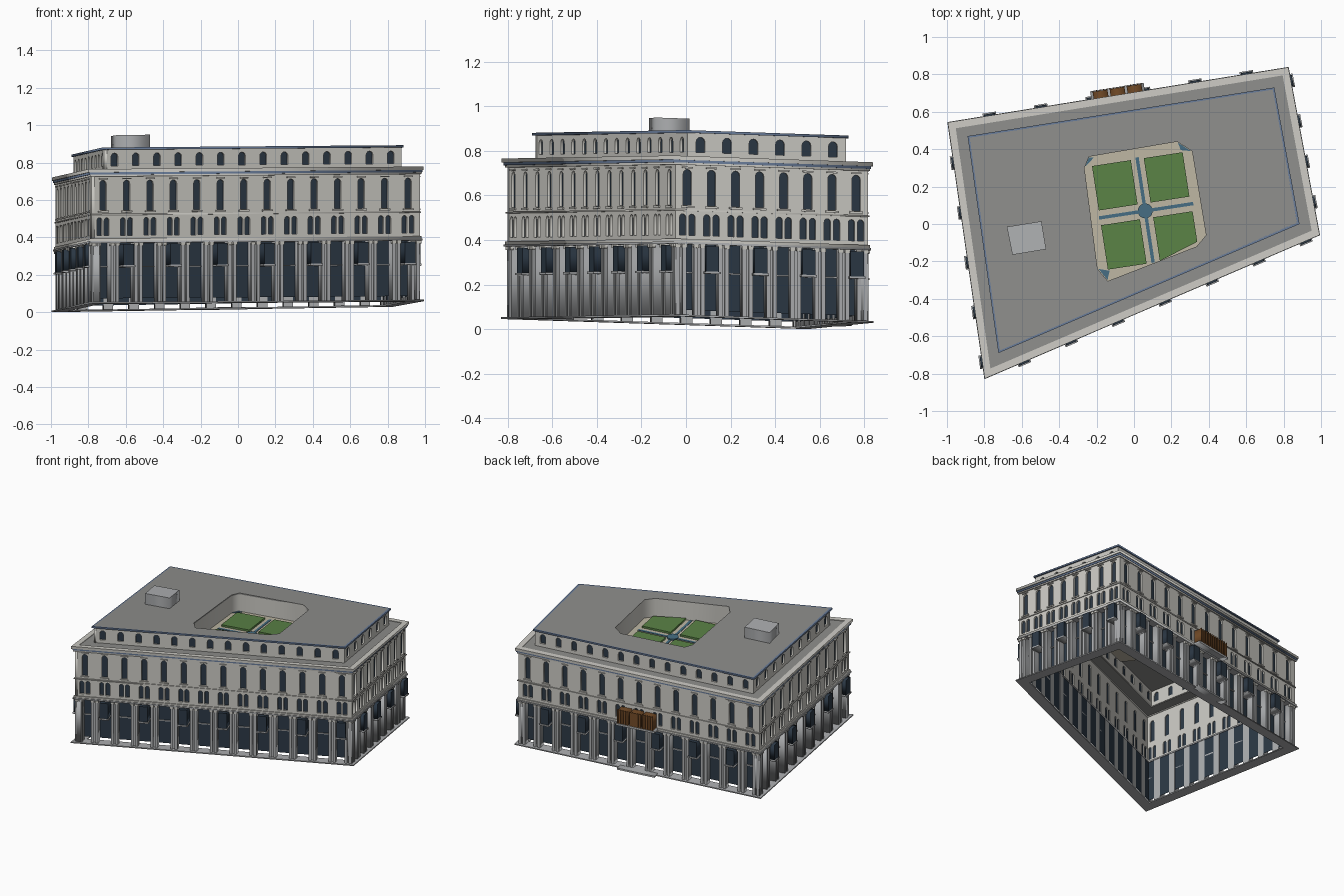
import bpy, bmesh, math
from mathutils import Matrix, Vector

if "Cube" in bpy.data.objects:
    bpy.data.objects.remove(bpy.data.objects["Cube"])

def material(name, r, g, b):
    m = bpy.data.materials.new(name)
    m.diffuse_color = (r, g, b, 1)
    m.use_nodes = True
    m.node_tree.nodes["Principled BSDF"].inputs["Base Color"].default_value = m.diffuse_color
    return m

STONE = material("pale_stone", .60, .59, .55)
TRIM = material("grey_trim", .42, .43, .44)
GLASS = material("dark_glass", .025, .04, .06)
BLUE = material("blue_band", .14, .20, .32)
ROOF = material("roof_grey", .27, .27, .26)
GREEN = material("lawn", .10, .22, .06)
PATH = material("paving", .50, .46, .36)
WATER = material("blue_path", .06, .15, .22)
BROWN = material("timber", .17, .07, .02)

def slab(name, loops, w0, w1, mat, M=Matrix()):
    """Filled flat outline (inner loops are holes), extruded w0..w1, then sheared to the sloping site."""
    cu = bpy.data.curves.new(name, 'CURVE')
    cu.dimensions, cu.fill_mode = '2D', 'BOTH'
    cu.extrude = (w1 - w0) / 2
    for loop in loops:
        s = cu.splines.new('POLY')
        s.points.add(len(loop) - 1)
        for p, c in zip(s.points, loop):
            p.co = (c[0], c[1], 0, 1)
        s.use_cyclic_u = True
    tmp = bpy.data.objects.new(name + "_outline", cu)
    bpy.context.collection.objects.link(tmp)
    deps = bpy.context.evaluated_depsgraph_get()
    me = bpy.data.meshes.new_from_object(tmp.evaluated_get(deps))
    bpy.data.objects.remove(tmp)
    bm = bmesh.new()
    bm.from_mesh(me)
    bmesh.ops.remove_doubles(bm, verts=bm.verts, dist=1e-5)
    for v in bm.verts:
        v.co.z += (w0 + w1) / 2
        v.co = M @ v.co
        v.co.z += .0205 * v.co.x - .030 * v.co.y + .0367
    bmesh.ops.recalc_face_normals(bm, faces=bm.faces)
    bm.to_mesh(me)
    bm.free()
    me.materials.clear()
    me.materials.append(mat)
    me.name = name
    ob = bpy.data.objects.new(name, me)
    bpy.context.collection.objects.link(ob)
    return ob

def rect(u0, u1, v0, v1):
    return [(u0, v0), (u1, v0), (u1, v1), (u0, v1)]

def arch(u, w, v0, v1, n=6):
    r = w / 2
    return [(u - r, v0), (u + r, v0)] + [
        (u + r * math.cos(math.pi * i / n), v1 - r + r * math.sin(math.pi * i / n)) for i in range(n + 1)]

def inset(poly, d):
    """Move every side of a counter-clockwise polygon inward by d."""
    out, n = [], len(poly)
    for i in range(n):
        a, b, c = (Vector(poly[(i + k) % n]) for k in (-1, 0, 1))
        e, f = (b - a).normalized(), (c - b).normalized()
        n1, n2 = Vector((-e.y, e.x)), Vector((-f.y, f.x))
        out.append(tuple(b + (n1 + n2) * (d / (1 + n1.dot(n2)))))
    return out

def ring(name, poly, d0, d1, z0, z1, mat):
    return slab(name, [inset(poly, d0), inset(poly, d1)], z0, z1, mat)

def frames(poly):
    """Length and local frame (along, up, outward) of each side."""
    for i, a in enumerate(poly):
        b = poly[(i + 1) % len(poly)]
        d = Vector((b[0] - a[0], b[1] - a[1], 0))
        u = d.normalized()
        M = Matrix(((u.x, 0, u.y, a[0]), (u.y, 0, -u.x, a[1]), (0, 1, 0, 0), (0, 0, 0, 1)))
        yield d.length, M

OUT = [(-.80, -.83), (.995, -.06), (.827, .84), (-.998, .545)]
WALL = inset(OUT, .02)
EAVE = [(-.725, -.69), (.885, 0), (.75, .73), (-.89, .47)]
ATTIC = inset(EAVE, .01)
COURT = [(-.14, -.305), (.335, -.12), (.385, -.06), (.31, .39), (.23, .44), (-.24, .36), (-.265, .30), (-.195, -.24)]
SIDES = ["front", "right", "back", "left"]

# main storeys: piers and glass below, pierced walls above
for side, n, (L, M) in zip(SIDES, (14, 8, 13, 10), frames(WALL)):
    b = L / n
    mids = [(i + .5) * b for i in range(n)]
    holes = [arch(m, .038, .50, .66) for m in mids]
    for m in mids:
        holes += [arch(m - .021, .029, .365, .46), arch(m + .021, .029, .365, .46)]
    slab(side + "_wall", [rect(0, L, .335, .70)] + holes, -.018, 0, STONE, M)
    slab(side + "_windows", holes, -.012, -.012, GLASS, M)
    slab(side + "_sills", [rect(m - .03, m + .03, .488, .497) for m in mids], 0, .008, STONE, M)
    slab(side + "_keystones", [rect(m - .024, m + .024, .665, .672) for m in mids], 0, .008, STONE, M)
    # ground floor
    ends = [min(max(i * b, .027), L - .027) for i in range(n + 1)]
    slab(side + "_piers", [rect(e - .026, e + .026, .008, .325) for e in ends], -.045, -.008, TRIM, M)
    cols = [e + s * .015 for e in ends for s in (-1, 1)]
    slab(side + "_pilasters", [rect(c - .009, c + .009, .008, .31) for c in cols], -.008, .002, TRIM, M)
    slab(side + "_capitals", [rect(c - .012, c + .012, .31, .325) for c in cols], -.008, .008, STONE, M)
    slab(side + "_shopfront_glass", [rect(.045, L - .045, .03, .33)], -.044, -.044, GLASS, M)
    slab(side + "_transom", [rect(.045, L - .045, .195, .202)], -.044, -.036, TRIM, M)
    # small projecting bays on every second opening
    bays = [m for m in mids[1::2] if side != "back" or abs(m - L / 2) > .1]
    slab(side + "_projecting_bays", [rect(m - .03, m + .03, .205, .318) for m in bays], -.044, .028, GLASS, M)
    slab(side + "_bay_ledges", [rect(m - .036, m + .036, .195, .205) for m in bays], -.044, .034, TRIM, M)
    if side == "back":
        # timber balcony boxes over the entrance
        cs = [L / 2 + k * .092 for k in (-1, 0, 1)]
        slab("timber_balconies", [rect(c - .04, c + .04, .35, .45) for c in cs], 0, .055, BROWN, M)
        slab("timber_posts", [rect(c + k * .019 - .003, c + k * .019 + .003, .35, .455)
                              for c in cs for k in (-2, -1, 0, 1, 2)], .055, .061, BROWN, M)
        slab("balcony_slab", [rect(L / 2 - .145, L / 2 + .145, .335, .349)], 0, .06, TRIM, M)
        slab("entrance_step", [rect(L / 2 - .14, L / 2 + .14, 0, .012)], 0, .05, TRIM, M)

# attic storey
for side, n, (L, M) in zip(SIDES, (14, 6, 14, 9), frames(ATTIC)):
    wins = [arch((i + .5) * L / n, .04, .74, .808) for i in range(n)]
    slab(side + "_attic_wall", [rect(0, L, .712, .826)] + wins, -.016, 0, STONE, M)
    slab(side + "_attic_windows", wins, -.011, -.011, GLASS, M)

# horizontal bands and cornice
ring("base_plinth", OUT, 0, .075, 0, .008, TRIM)
ring("first_ledge", WALL, -.012, .048, .325, .335, TRIM)
ring("first_ledge_cap", WALL, -.007, .01, .335, .348, STONE)
ring("belt_course", WALL, -.006, .01, .474, .481, STONE)
ring("frieze", WALL, -.008, .01, .68, .69, STONE)
ring("blue_cornice_band", WALL, -.012, .01, .69, .702, BLUE)
ring("cornice", WALL, -.018, .02, .702, .72, STONE)
slab("terrace", [inset(WALL, .0), inset(ATTIC, .012)], .708, .716, ROOF)

# roof with the courtyard opening
slab("roof", [ATTIC, COURT], .828, .838, ROOF)
ring("roof_edge", EAVE, 0, .014, .826, .838, BLUE)
ring("courtyard_wall", COURT, -.006, 0, .70, .837, STONE)
slab("roof_cabin", [[(-.65, -.165), (-.47, -.135), (-.495, .015), (-.68, -.015)]], .838, .918, TRIM)

# courtyard garden
slab("courtyard_floor", [COURT], .698, .702, PATH)
G = Matrix.Translation((.06, .07, 0)) @ Matrix.Rotation(math.radians(8.7), 4, 'Z')
slab("lawns", [rect(-.245, -.035, .04, .28), rect(.035, .245, .04, .28), rect(-.245, -.035, -.28, -.04),
               [(.037, -.276), (.25, -.205), (.25, -.04), (.037, -.04)]], .702, .716, GREEN, G)
slab("long_path", [rect(-.009, .009, -.28, .29)], .702, .705, WATER, G)
slab("cross_path", [rect(-.25, .26, -.009, .009)], .702, .7055, WATER, G)
slab("fountain", [[(.04 * math.cos(i * math.pi / 8), .04 * math.sin(i * math.pi / 8)) for i in range(16)]],
     .702, .712, WATER, G)
slab("corner_pools", [[(-.262, .305), (-.242, .355), (-.215, .355)], [(.235, .435), (.305, .39), (.25, .395)],
                      [(-.19, -.24), (-.142, -.30), (-.13, -.25)]], .702, .706, WATER)
